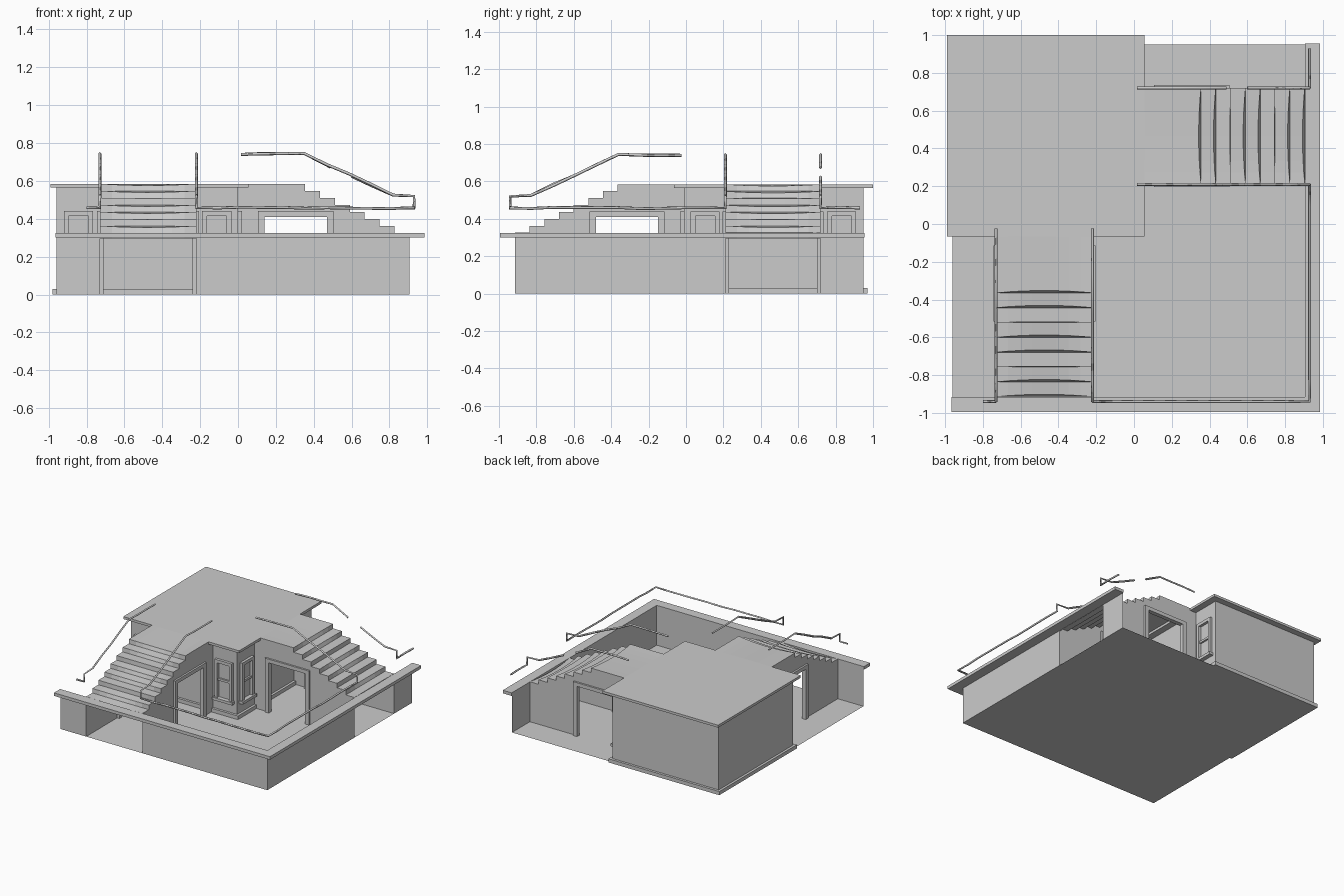
import bpy, bmesh, random
from mathutils import Vector

if "Cube" in bpy.data.objects:
    bpy.data.objects.remove(bpy.data.objects["Cube"])

random.seed(4)


def flip(p):
    """Reflect a front-side point onto the right side of the building."""
    return (-p[1] - 0.01, -p[0] - 0.01, p[2])


def make(name, verts, faces, both=True, solid=False):
    for side in ((0, 1) if both else (0,)):
        vs = [flip(v) for v in verts] if side else verts
        fs = [f[::-1] for f in faces] if side else faces
        me = bpy.data.meshes.new(name)
        me.from_pydata([tuple(v) for v in vs], [], fs)
        if solid:
            bm = bmesh.new()
            bm.from_mesh(me)
            bmesh.ops.recalc_face_normals(bm, faces=bm.faces)
            bm.to_mesh(me)
            bm.free()
        label = name + ("_right" if side else "_front") if both else name
        bpy.context.collection.objects.link(bpy.data.objects.new(label, me))


BOX = [(0, 1, 3, 2), (4, 6, 7, 5), (0, 4, 5, 1), (2, 3, 7, 6), (0, 2, 6, 4), (1, 5, 7, 3)]


def box(name, x, y, z, both=False):
    make(name, [(a, b, c) for a in x for b in y for c in z], BOX, both, True)


def prism(name, outline, z0, z1):
    n = len(outline)
    verts = [(x, y, z) for z in (z0, z1) for x, y in outline]
    faces = [tuple(range(n))[::-1], tuple(range(n, 2 * n))]
    faces += [(i, (i + 1) % n, (i + 1) % n + n, i + n) for i in range(n)]
    make(name, verts, faces, False, True)


def tube(name, points, r=0.008):
    """Square rail, slightly crooked like old iron."""
    path = []
    for a, b in zip(points, points[1:]):
        a, b = Vector(a), Vector(b)
        n = max(1, round((b - a).length / 0.12))
        for i in range(n):
            wob = random.uniform(-0.004, 0.004) if i else 0
            path.append(a.lerp(b, i / n) + Vector((0, 0, wob)))
    path.append(Vector(points[-1]))
    cu = bpy.data.curves.new(name, 'CURVE')
    cu.dimensions = '3D'
    cu.bevel_depth = r
    cu.bevel_resolution = 0
    cu.use_fill_caps = True
    sp = cu.splines.new('POLY')
    sp.points.add(len(path) - 1)
    for p, q in zip(sp.points, path):
        p.co = (*q, 1)
    tmp = bpy.data.objects.new(name + "_curve", cu)
    bpy.context.collection.objects.link(tmp)
    bpy.context.view_layer.update()
    dg = bpy.context.evaluated_depsgraph_get()
    me = bpy.data.meshes.new_from_object(tmp.evaluated_get(dg))
    bpy.data.objects.remove(tmp)
    bpy.context.collection.objects.link(bpy.data.objects.new(name, me))


# Ground sheet, main block, plinth and flat roof
make("floor", [(-0.96, -0.915, 0), (-0.96, 0.95, 0), (0.905, 0.95, 0), (0.905, -0.915, 0)],
     [(0, 1, 2, 3)], False)
box("main_block", (-0.96, 0.0), (-0.01, 0.95), (0, 0.57))
box("plinth", (-0.98, 0.02), (-0.03, 0.97), (0, 0.03))
box("roof_slab", (-0.99, 0.055), (-0.065, 1.0), (0.565, 0.585))

# Low perimeter walls, open below the stairs
for tag, x0, x1 in (("short", -0.96, -0.73), ("long", -0.22, 0.905)):
    make("parapet_" + tag, [(x0, -0.915, 0), (x1, -0.915, 0), (x1, -0.915, 0.302), (x0, -0.915, 0.302)],
         [(0, 1, 2, 3)])
c, d = 0.985, 0.905
prism("parapet_cap", [(-0.965, -0.995), (c, -0.995), (c, 0.955), (d, 0.955), (d, -0.915), (-0.965, -0.915)],
      0.30, 0.325)

# Worn steps and landing
X0, X1, RUN, RISE, SEG = -0.73, -0.22, 0.0785, 0.037, 8
noses = [(-0.365 - RUN * i, 0.585 - RISE * i) for i in range(8)]
profile = [(-0.065, 0.585, 0)]
for i, (y, z) in enumerate(noses):
    profile.append((y, z, 0.3 if i in (2, 5) else 1.0))
    profile.append((y, z - RISE if i < 7 else 0.295, 0))
verts, faces = [], []
for y, z, wear in profile:
    for k in range(SEG + 1):
        u = k / SEG
        sag = wear * (1 - (2 * u - 1) ** 2)
        verts.append((X0 + (X1 - X0) * u, y + 0.013 * sag, z - 0.009 * sag))
for r in range(len(profile) - 1):
    for k in range(SEG):
        a = r * (SEG + 1) + k
        faces.append((a, a + SEG + 1, a + SEG + 2, a + 1))
make("stairs", verts, faces)

# Stair side walls with a doorway through each
outline = [(-0.15, 0), (-0.15, 0.41), (-0.48, 0.41), (-0.48, 0), (-0.915, 0)]
for i in range(7, -1, -1):
    y, z = noses[i]
    outline.append((y, z))
    if i:
        outline.append((y + RUN, z))
outline += [(-0.01, 0.585), (-0.01, 0)]
ids = tuple(range(len(outline)))
make("stair_wall_inner", [(X1, y, z) for y, z in outline], [ids[::-1]])
make("stair_wall_outer", [(X0, y, z) for y, z in outline], [ids])

# Doorway frames
for tag, xa, xb in (("inner", X1 - 0.02, X1 + 0.015), ("outer", X0 - 0.015, X0 + 0.02)):
    box("door_jamb_a_" + tag, (xa, xb), (-0.515, -0.48), (0, 0.44), True)
    box("door_jamb_b_" + tag, (xa, xb), (-0.15, -0.115), (0, 0.44), True)
    box("door_head_" + tag, (xa, xb), (-0.48, -0.15), (0.41, 0.44), True)

# Sash windows on both street faces
for tag, xa, xb in (("left", -0.92, -0.765), ("corner", -0.19, -0.035)):
    w = 0.025
    box("window_side_a_" + tag, (xa, xa + w), (-0.032, -0.01), (0.13, 0.44), True)
    box("window_side_b_" + tag, (xb - w, xb), (-0.032, -0.01), (0.13, 0.44), True)
    box("window_head_" + tag, (xa + w, xb - w), (-0.032, -0.01), (0.415, 0.44), True)
    box("window_sash_bar_" + tag, (xa + w, xb - w), (-0.024, -0.01), (0.27, 0.288), True)
    box("window_sill_" + tag, (xa - 0.012, xb + 0.012), (-0.045, -0.01), (0.11, 0.132), True)

# Handrails: one continuous rail round the court, one outer rail per stair
def stair_rail(x):
    return [(x, -0.025, 0.74), (x, -0.36, 0.745), (x, -0.83, 0.525), (x, -0.94, 0.52), (x, -0.94, 0.458)]


inner = stair_rail(-0.22)
tube("court_rail", inner + [(0.93, -0.94, 0.458)] + [flip(p) for p in inner[::-1]])
outer = stair_rail(-0.73)
tube("outer_rail_front", outer + [(-0.8, -0.94, 0.458)])
right = [flip(p) for p in outer]
tube("outer_rail_right_top", right[:2] + [(0.49, 0.72, 0.673)])
tube("outer_rail_right_low", [(0.60, 0.72, 0.625)] + right[2:] + [(0.93, 0.93, 0.458)])
